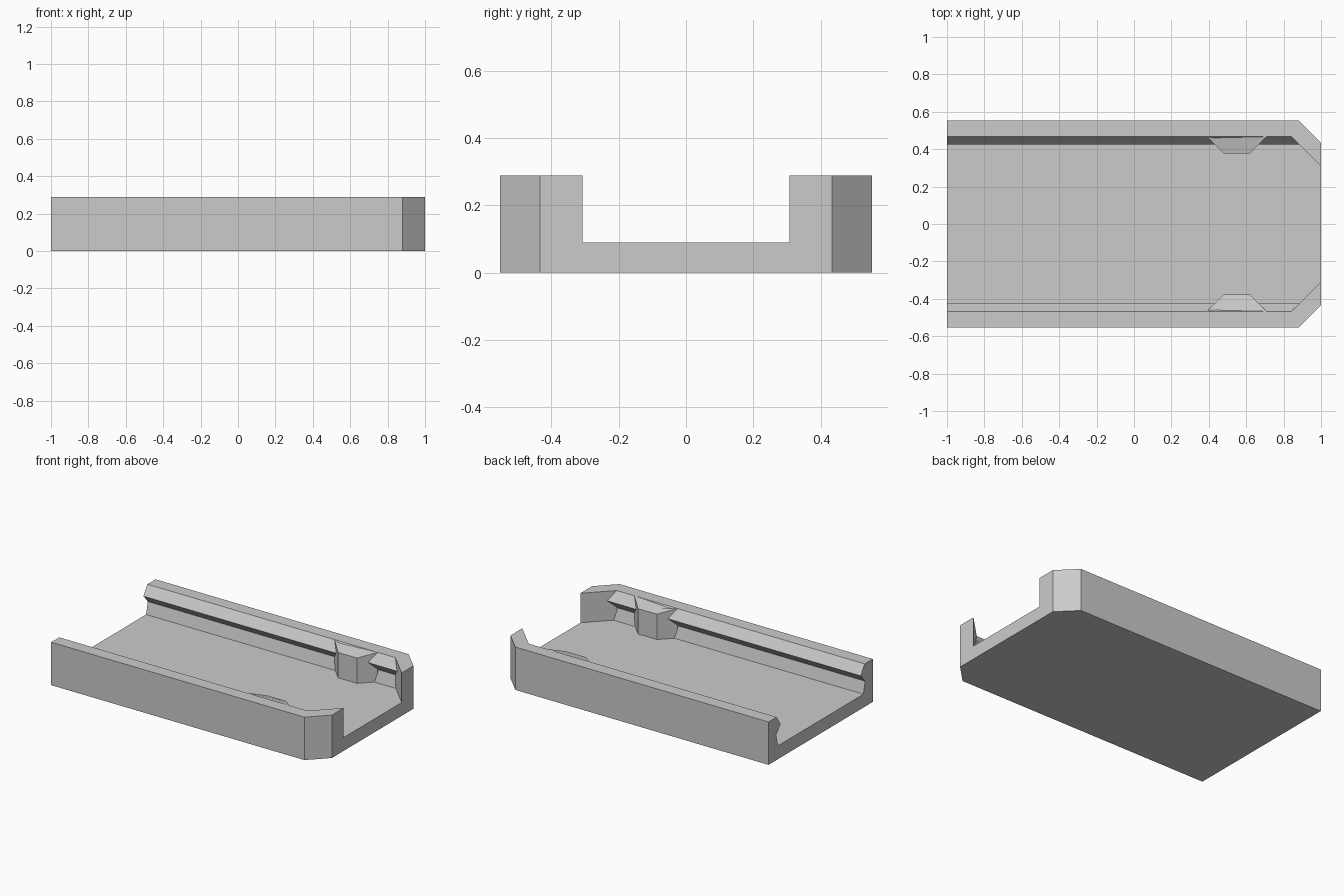
import bpy, bmesh

cube = bpy.data.objects.get("Cube")
if cube:
    bpy.data.objects.remove(cube, do_unlink=True)

TOP, FLOOR = 0.288, 0.09

grey = bpy.data.materials.new("plain grey")
grey.use_nodes = True
colour = (0.6, 0.6, 0.6, 1)
grey.diffuse_color = colour
grey.node_tree.nodes["Principled BSDF"].inputs["Base Color"].default_value = colour


def prism(name, lower, upper):
    """Solid between two matching rings of points."""
    bm = bmesh.new()
    a = [bm.verts.new(p) for p in lower]
    b = [bm.verts.new(p) for p in upper]
    bm.faces.new(a)
    bm.faces.new(b)
    for i in range(len(a)):
        j = (i + 1) % len(a)
        bm.faces.new((a[i], a[j], b[j], b[i]))
    bmesh.ops.recalc_face_normals(bm, faces=bm.faces)
    mesh = bpy.data.meshes.new(name)
    bm.to_mesh(mesh)
    bm.free()
    mesh.materials.append(grey)
    obj = bpy.data.objects.new(name, mesh)
    bpy.context.collection.objects.link(obj)
    return obj


def combine(target, tool, operation):
    bpy.context.view_layer.objects.active = target
    mod = target.modifiers.new(operation, "BOOLEAN")
    mod.operation = operation
    mod.solver = "EXACT"
    mod.object = tool
    bpy.ops.object.modifier_apply(modifier=mod.name)
    bpy.data.objects.remove(tool, do_unlink=True)


# Channel: floor and grooved side walls, one profile run along x
half = [(0.553, 0), (0.553, TOP), (0.467, TOP), (0.425, 0.224),
        (0.472, 0.17), (0.453, FLOOR)]
profile = half + [(-y, z) for y, z in reversed(half)]
tray = prism("channel_tray", [(-1.1, y, z) for y, z in profile],
             [(1.1, y, z) for y, z in profile])

for side in (1, -1):
    # Locating tab, its top falling gently towards the middle
    tab = [(0.39, 0.467, TOP), (0.48, 0.377, 0.26), (0.62, 0.377, 0.26),
           (0.71, 0.467, TOP), (0.71, 0.51, TOP), (0.39, 0.51, TOP)]
    combine(tray, prism("tab", [(x, y * side, 0.04) for x, y, z in tab],
                        [(x, y * side, z) for x, y, z in tab]), "UNION")
    # Corner stop with a diagonal inner face
    stop = [(0.841, 0.467), (1.05, 0.258), (1.05, 0.51), (0.841, 0.51)]
    combine(tray, prism("stop", [(x, y * side, 0.04) for x, y in stop],
                        [(x, y * side, TOP) for x, y in stop]), "UNION")

# Trim the ends and the two chamfered corners
edge = [(-1, 0.6), (0.833, 0.6), (1, 0.433)]
plan = edge + [(x, -y) for x, y in reversed(edge)]
combine(tray, prism("trim", [(x, y, -0.2) for x, y in plan],
                    [(x, y, 0.6) for x, y in plan]), "INTERSECT")

# Clean up and shade
bm = bmesh.new()
bm.from_mesh(tray.data)
bmesh.ops.remove_doubles(bm, verts=bm.verts, dist=0.0005)
bmesh.ops.dissolve_limit(bm, angle_limit=0.01, verts=bm.verts, edges=bm.edges)
bmesh.ops.recalc_face_normals(bm, faces=bm.faces)
bm.to_mesh(tray.data)
bm.free()
bpy.ops.object.select_all(action="DESELECT")
tray.select_set(True)
bpy.context.view_layer.objects.active = tray
bpy.ops.object.shade_smooth_by_angle(angle=0.52)
